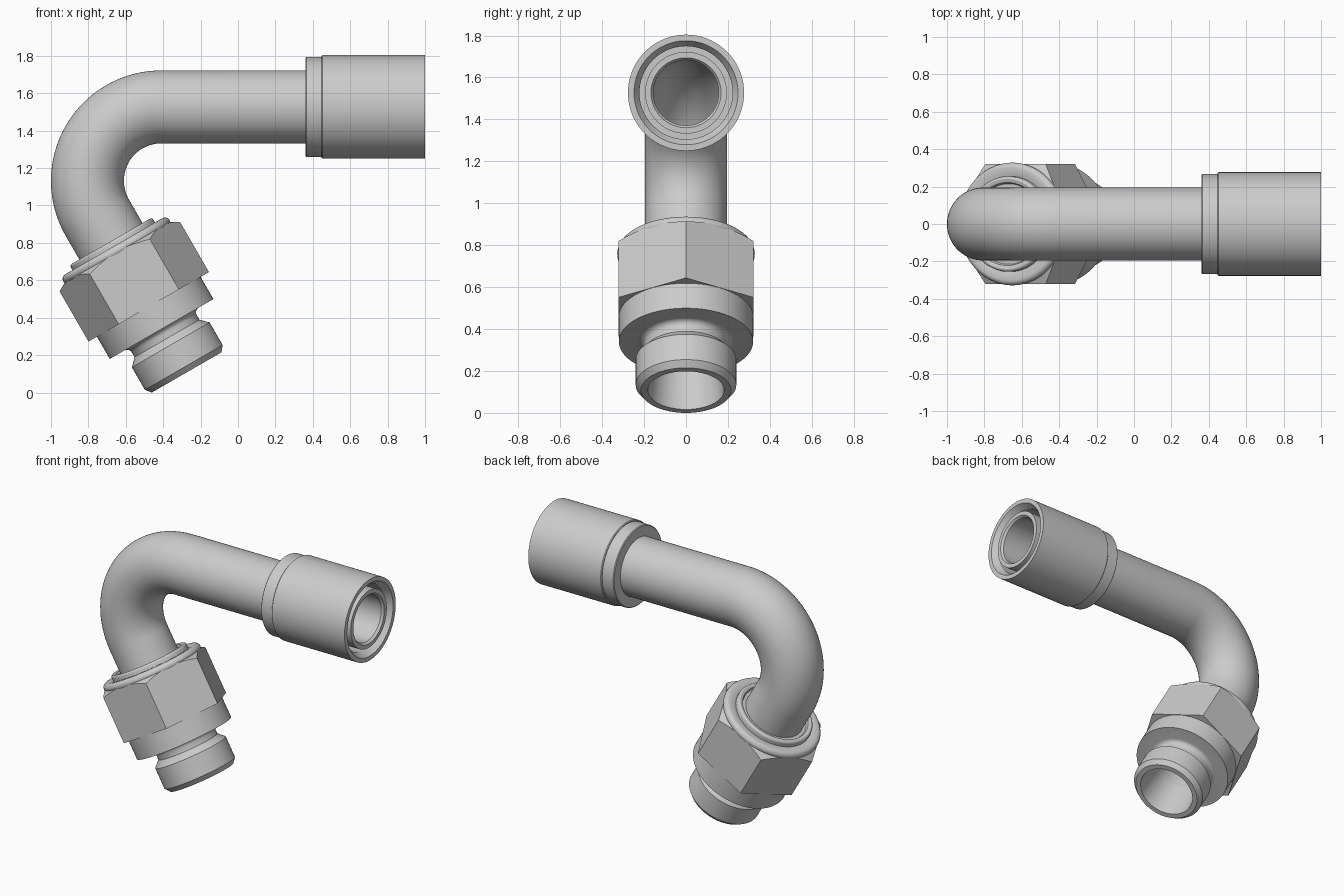
import bpy, bmesh, math
from mathutils import Matrix, Vector

if "Cube" in bpy.data.objects:
    bpy.data.objects.remove(bpy.data.objects["Cube"])

SEG = 96
ZT = 1.527                          # height of the straight tube axis
BEND = Vector((-0.41, 0, 1.132))    # bend centre
BR = ZT - BEND.z                    # bend radius
D = Vector((0.5, 0, -math.sqrt(3) / 2))   # direction of the lower leg
N = Vector((math.sqrt(3) / 2, 0, 0.5))    # across the lower leg
LEG = BEND - N * BR                 # where the bend ends


def frame(origin, axis, side):
    m = Matrix((side, axis.cross(side), axis)).transposed().to_4x4()
    m.translation = origin
    return m


LEG_FRAME = frame(LEG, D, N)
END_FRAME = frame(Vector((0, 0, ZT)), Vector((1, 0, 0)), Vector((0, 0, 1)))


def closed_loft(name, rings):
    """Skin a closed loop of rings (each a list of SEG points)."""
    bm = bmesh.new()
    vs = [[bm.verts.new(p) for p in ring] for ring in rings]
    for a, b in zip(vs, vs[1:] + vs[:1]):
        for i in range(SEG):
            j = (i + 1) % SEG
            bm.faces.new((a[i], a[j], b[j], b[i]))
    bmesh.ops.recalc_face_normals(bm, faces=bm.faces)
    me = bpy.data.meshes.new(name)
    bm.to_mesh(me)
    bm.free()
    ob = bpy.data.objects.new(name, me)
    bpy.context.collection.objects.link(ob)
    bpy.ops.object.select_all(action='DESELECT')
    ob.select_set(True)
    bpy.context.view_layer.objects.active = ob
    bpy.ops.object.shade_smooth_by_angle(angle=math.radians(25))
    return ob


def ring(m, point):
    """point(angle) -> (radius, distance along the axis)"""
    out = []
    for i in range(SEG):
        a = 2 * math.pi * i / SEG
        r, t = point(a)
        out.append(m @ Vector((r * math.cos(a), r * math.sin(a), t)))
    return out


def revolve(name, m, profile):
    return closed_loft(name, [ring(m, lambda a, p=p: p) for p in profile])


def arc(cr, ct, rad, a0, a1, n=8):
    return [(cr + rad * math.cos(math.radians(a0 + (a1 - a0) * k / n)),
             ct + rad * math.sin(math.radians(a0 + (a1 - a0) * k / n))) for k in range(n + 1)]


# Bent tube: straight run, 120 degree bend, lower leg, with a bore
path = [(Vector((0.99, 0, ZT)), 0), (Vector((0.975, 0, ZT)), 0)]
for k in range(41):
    a = math.radians(120 * k / 40)
    path.append((BEND + BR * Vector((-math.sin(a), 0, math.cos(a))), a))
path.append((LEG + D * 0.7, math.radians(120)))


def tube_ring(k, r):
    pos, a = path[k]
    axis = Vector((-math.cos(a), 0, -math.sin(a)))
    side = Vector((-math.sin(a), 0, math.cos(a)))
    return ring(frame(pos, axis, side), lambda _: (r, 0))


n = len(path)
closed_loft("bent_tube", [tube_ring(k, 0.195) for k in range(n)] +
            [tube_ring(k, 0.167 if k == 0 else 0.156) for k in reversed(range(n))])

# Crimp sleeve, open at the hose end
revolve("crimp_sleeve", END_FRAME, [
    (0.19, 0.36), (0.262, 0.36), (0.267, 0.365), (0.267, 0.447), (0.272, 0.447),
    (0.277, 0.452), (0.277, 1.0), (0.248, 1.0), (0.222, 0.96), (0.222, 0.5), (0.19, 0.5)])

# Retaining ring where the tube enters the nut
revolve("retaining_ring", LEG_FRAME, [(0.19, 0.165), (0.215, 0.165), (0.222, 0.15)] +
        arc(0.24, 0.16, 0.015, -90, 0, 4) + [(0.255, 0.22), (0.19, 0.22)])

# Rounded shoulder on top of the nut
revolve("nut_shoulder", LEG_FRAME, [(0.25, 0.185), (0.27, 0.178)] +
        arc(0.3, 0.204, 0.028, -90, 50) + [(0.25, 0.25)])

# Hexagonal nut, chamfered on its upper end
FLAT = 0.322


def hex_r(a):
    return FLAT / math.cos(a % (math.pi / 3) - math.pi / 6)


closed_loft("hex_nut", [
    ring(LEG_FRAME, lambda a: (0.2, 0.21)),
    ring(LEG_FRAME, lambda a: (0.318, 0.21)),
    ring(LEG_FRAME, lambda a: (hex_r(a), 0.21 + 0.6 * (hex_r(a) - FLAT))),
    ring(LEG_FRAME, lambda a: (hex_r(a), 0.55)),
    ring(LEG_FRAME, lambda a: (0.2, 0.55))])

# Round collar, undercut neck and threaded stub with a bore
revolve("collar_and_stub", LEG_FRAME, [(0.19, 0.53), (0.32, 0.53), (0.32, 0.687)] +
        arc(0.23, 0.717, 0.03, 270, 180, 6) +
        [(0.2, 0.745), (0.24, 0.785), (0.24, 0.924), (0.215, 0.955),
         (0.182, 0.955), (0.178, 0.93), (0.156, 0.7), (0.19, 0.69)])
